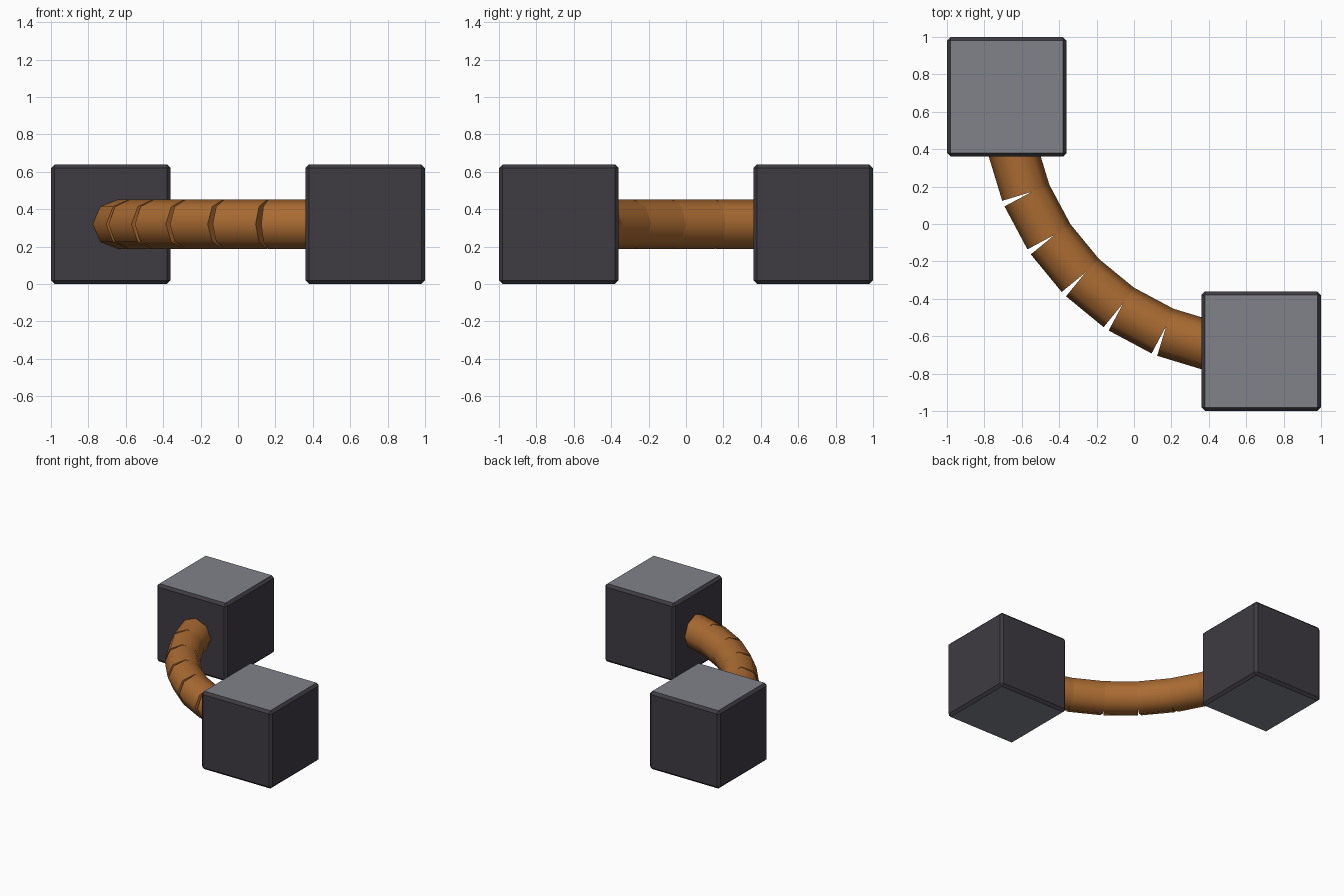
import bpy, bmesh, math
from mathutils import Matrix

if "Cube" in bpy.data.objects:
    bpy.data.objects.remove(bpy.data.objects["Cube"])


def srgb(r, g, b):
    return tuple(((c / 255 + 0.055) / 1.055) ** 2.4 for c in (r, g, b)) + (1,)


def material(name, colour):
    m = bpy.data.materials.new(name)
    m.diffuse_color = colour
    m.use_nodes = True
    m.node_tree.nodes["Principled BSDF"].inputs["Base Color"].default_value = m.diffuse_color
    return m


dark = material("dark metal", srgb(62, 59, 66))
grey = material("grey metal", srgb(128, 130, 138))
copper = material("copper brown", srgb(170, 107, 50))


def make_object(name, bm, mats):
    mesh = bpy.data.meshes.new(name)
    bm.to_mesh(mesh)
    bm.free()
    for m in mats:
        mesh.materials.append(m)
    ob = bpy.data.objects.new(name, mesh)
    bpy.context.collection.objects.link(ob)
    return ob


SIZE, OFF, MID = 0.64, 0.68, 0.32

# End blocks: chamfered cubes with grey top and bottom faces
for name, x, y in (("back_block", -OFF, OFF), ("front_block", OFF, -OFF)):
    bm = bmesh.new()
    bmesh.ops.create_cube(bm, size=SIZE, matrix=Matrix.Translation((x, y, MID)))
    bmesh.ops.bevel(bm, geom=bm.edges[:], offset=0.02, segments=1, affect='EDGES')
    bm.normal_update()
    for f in bm.faces:
        f.material_index = 1 if abs(f.normal.z) > 0.9 else 0
    make_object(name, bm, (dark, grey))

# Curved arm: eight octagonal segments along a quarter circle, open on the outer side
COUNT, ARC_R, TUBE_R, LENGTH = 8, 1.36, 0.133, 0.26
step = math.pi / 2 / COUNT
mid_r = ARC_R * math.cos(step / 2)
bm = bmesh.new()
for i in range(COUNT):
    a = math.pi + (i + 0.5) * step
    place = (Matrix.Translation((OFF + mid_r * math.cos(a), OFF + mid_r * math.sin(a), MID))
             @ Matrix.Rotation(a, 4, 'Z') @ Matrix.Rotation(math.pi / 2, 4, 'X'))
    bmesh.ops.create_cone(bm, cap_ends=True, segments=8, radius1=TUBE_R,
                          radius2=TUBE_R, depth=LENGTH, matrix=place)
arm = make_object("curved_arm", bm, (copper,))
bpy.context.view_layer.objects.active = arm
arm.select_set(True)
bpy.ops.object.shade_smooth_by_angle(angle=math.radians(60))
